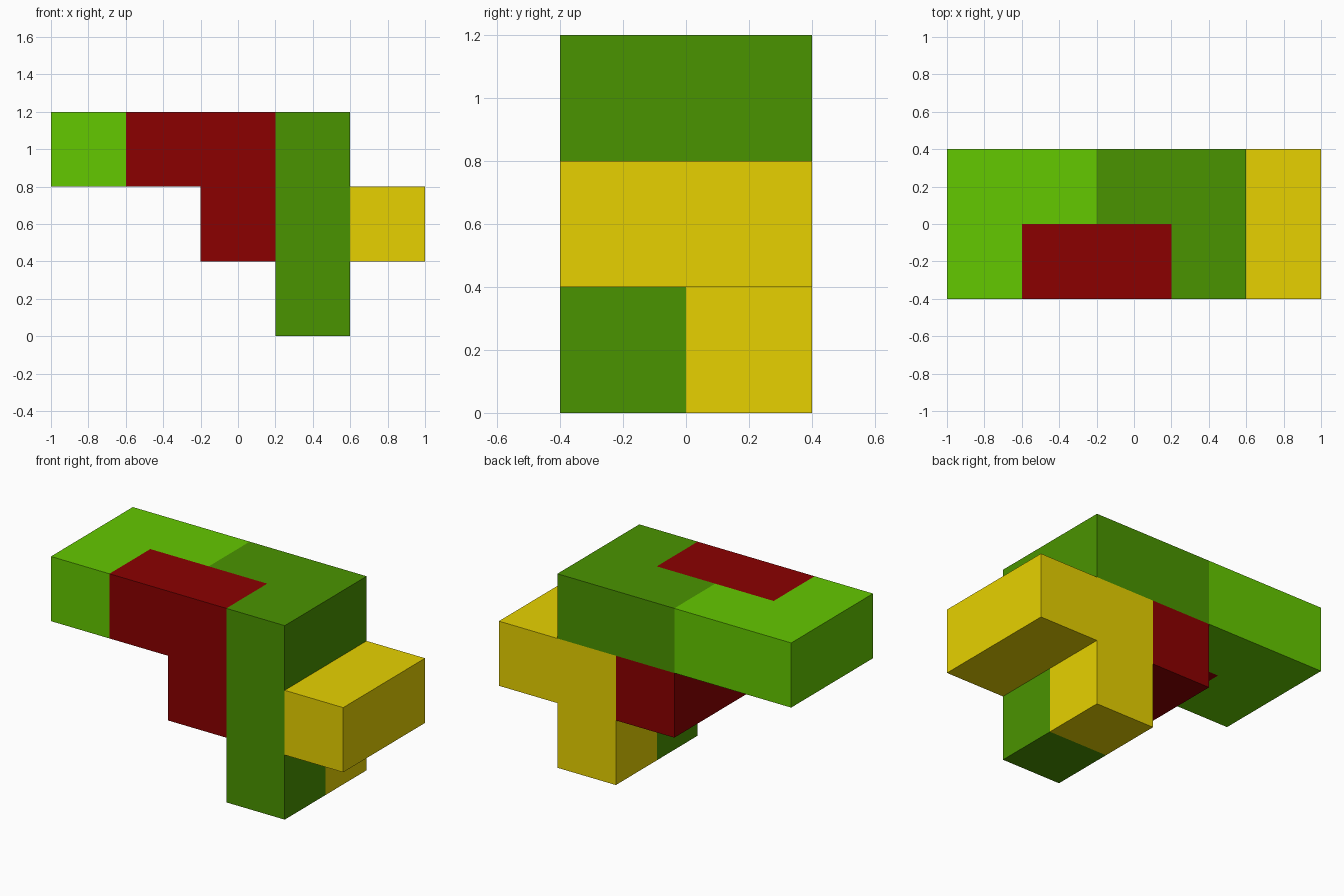
import bpy, bmesh
from mathutils import Vector

if "Cube" in bpy.data.objects:
    bpy.data.objects.remove(bpy.data.objects["Cube"])

CELL = 0.4
ORIGIN = Vector((-1.0, -0.4, 0.0))

# Each puzzle piece: linear colour and its cubes as (column, depth, level)
PIECES = {
    "light_green_piece": ((0.127, 0.578, 0.0), [(0, 0, 2), (0, 1, 2), (1, 1, 2)]),
    "red_piece": ((0.258, 0.0, 0.0), [(1, 0, 2), (2, 0, 2), (2, 0, 1), (2, 1, 1)]),
    "dark_green_piece": ((0.0685, 0.296, 0.0),
                         [(2, 1, 2), (3, 1, 2), (3, 0, 2), (3, 0, 1), (3, 0, 0)]),
    "yellow_piece": ((0.812, 0.651, 0.0), [(4, 0, 1), (4, 1, 1), (3, 1, 1), (3, 1, 0)]),
}


def build_piece(name, colour, cells):
    """Join unit cubes into one solid, skipping walls between its own cubes."""
    bm = bmesh.new()
    for cell in cells:
        for axis in range(3):
            for side in (0, 1):
                neighbour = list(cell)
                neighbour[axis] += 1 if side else -1
                if tuple(neighbour) in cells:
                    continue
                u, v = (axis + 1) % 3, (axis + 2) % 3
                corners = []
                for a, b in ((0, 0), (1, 0), (1, 1), (0, 1)):
                    p = Vector(cell)
                    p[axis] += side
                    p[u] += a
                    p[v] += b
                    corners.append(bm.verts.new(ORIGIN + p * CELL))
                bm.faces.new(corners if side else corners[::-1])
    bmesh.ops.remove_doubles(bm, verts=bm.verts[:], dist=1e-4)
    # Merge coplanar squares into clean flat faces
    bmesh.ops.dissolve_limit(bm, angle_limit=0.01, verts=bm.verts[:], edges=bm.edges[:])
    mesh = bpy.data.meshes.new(name)
    bm.to_mesh(mesh)
    bm.free()
    mat = bpy.data.materials.new(name.replace("_piece", "").replace("_", " "))
    mat.diffuse_color = (*colour, 1.0)
    mat.use_nodes = True
    mat.node_tree.nodes["Principled BSDF"].inputs["Base Color"].default_value = mat.diffuse_color
    mesh.materials.append(mat)
    bpy.context.collection.objects.link(bpy.data.objects.new(name, mesh))


for name, (colour, cells) in PIECES.items():
    build_piece(name, colour, cells)
